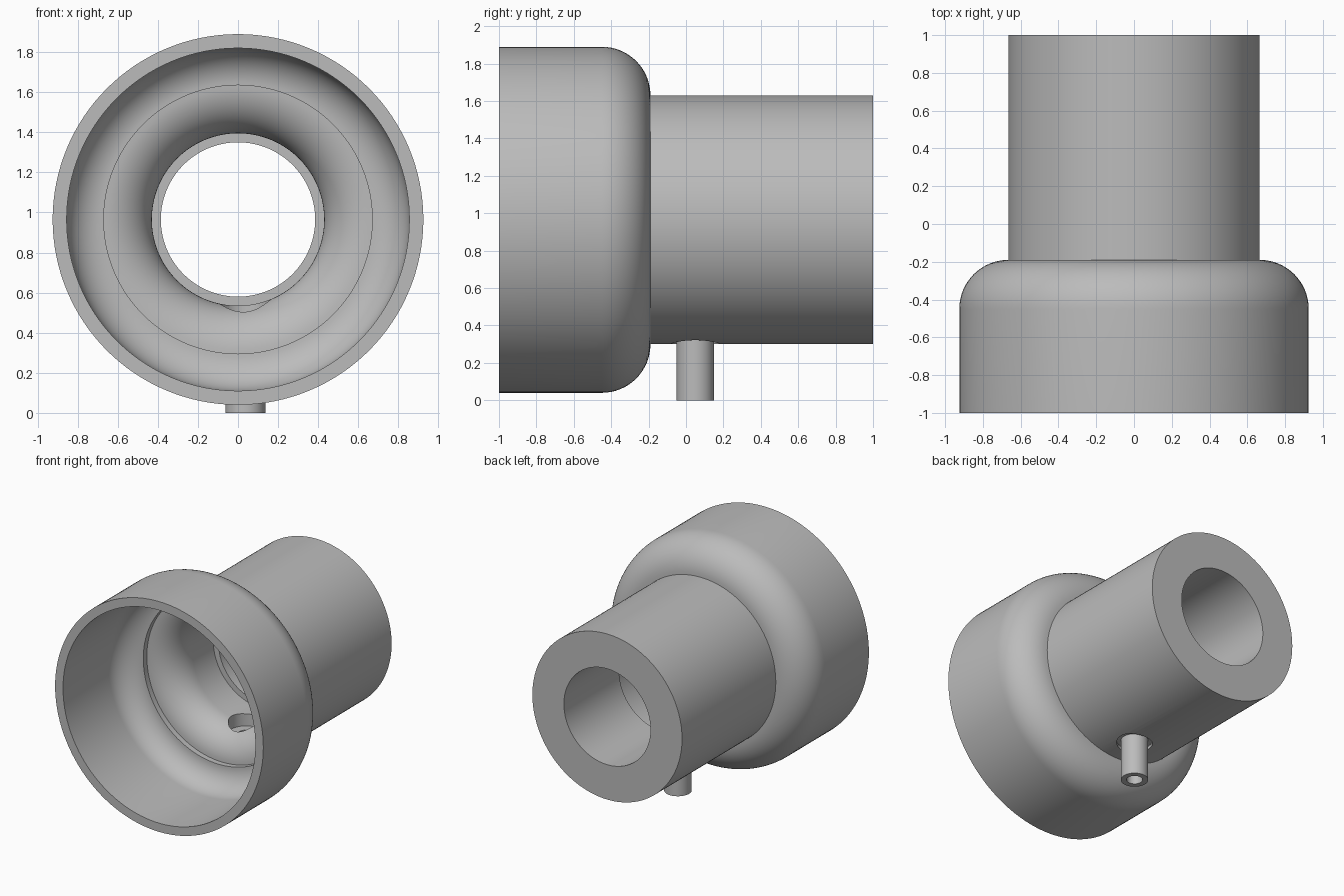
import bpy
import bmesh
import math
from mathutils import Matrix, Vector

AXIS_Z = 0.965
PIPE_X, PIPE_Y = 0.037, 0.05

cube = bpy.data.objects.get("Cube")
if cube:
    bpy.data.objects.remove(cube, do_unlink=True)

grey = bpy.data.materials.new("plain grey")
grey.use_nodes = True
grey.diffuse_color = (0.5, 0.5, 0.5, 1)
grey.node_tree.nodes["Principled BSDF"].inputs["Base Color"].default_value = (0.5, 0.5, 0.5, 1)


def arc(y, r, radius, start, end, steps=16):
    """Points (y, r) of a circular arc, angles in degrees."""
    angles = [math.radians(start + (end - start) * i / steps) for i in range(steps + 1)]
    return [(y + radius * math.cos(a), r + radius * math.sin(a)) for a in angles]


def lathe(name, profile, matrix, sides):
    """Spin a closed (height, radius) profile around local z."""
    bm = bmesh.new()
    rings = []
    for i in range(sides):
        a = math.tau * i / sides
        rings.append([bm.verts.new((r * math.cos(a), r * math.sin(a), h)) for h, r in profile])
    n = len(profile)
    for i in range(sides):
        here, there = rings[i], rings[(i + 1) % sides]
        for j in range(n):
            k = (j + 1) % n
            bm.faces.new((here[j], there[j], there[k], here[k]))
    bmesh.ops.recalc_face_normals(bm, faces=bm.faces)
    bm.transform(matrix)
    mesh = bpy.data.meshes.new(name)
    bm.to_mesh(mesh)
    bm.free()
    mesh.materials.append(grey)
    obj = bpy.data.objects.new(name, mesh)
    bpy.context.collection.objects.link(obj)
    return obj


def drill(target, name, radius, bottom, top):
    """Cut an upright round hole at the pipe position."""
    bpy.ops.mesh.primitive_cylinder_add(
        vertices=48, radius=radius, depth=top - bottom,
        location=(PIPE_X, PIPE_Y, (top + bottom) / 2))
    cutter = bpy.context.object
    cutter.name = name
    cutter.data.materials.append(grey)
    mod = target.modifiers.new(name, "BOOLEAN")
    mod.operation = "DIFFERENCE"
    mod.solver = "EXACT"
    mod.object = cutter
    bpy.context.view_layer.objects.active = target
    bpy.ops.object.modifier_apply(modifier=mod.name)
    bpy.data.objects.remove(cutter, do_unlink=True)


def smooth(obj):
    bpy.ops.object.select_all(action="DESELECT")
    obj.select_set(True)
    bpy.context.view_layer.objects.active = obj
    bpy.ops.object.shade_smooth_by_angle(angle=math.radians(30))


# Cup, rounded shoulder, tube, back bore, step and flared mouth in one profile
profile = [(-1, 0.855), (-1, 0.925)]
profile += arc(-0.45, 0.665, 0.26, 90, 0)
profile += [(1, 0.665), (1, 0.385), (0.3, 0.385), (0.3, 0.43)]
profile += arc(0.04, 0.67, 0.24, 270, 180)
profile += arc(-0.43, 0.67, 0.185, 0, 90)
to_y_axis = Matrix.Translation((0, 0, AXIS_Z)) @ Matrix.Rotation(math.radians(-90), 4, "X")
body = lathe("socket_body", profile, to_y_axis, 128)

# Drain recess inside, shallow clearance outside, and the narrow passage
drill(body, "drain_recess", 0.13, 0.44, 0.7)
drill(body, "outer_clearance", 0.13, 0.1, 0.33)
drill(body, "drain_passage", 0.1, 0.2, 0.6)
smooth(body)

# Hollow drain pipe
pipe_at = Matrix.Translation(Vector((PIPE_X, PIPE_Y, 0)))
pipe = lathe("drain_pipe", [(0, 0.058), (0, 0.1), (0.44, 0.1), (0.44, 0.058)], pipe_at, 48)
smooth(pipe)
